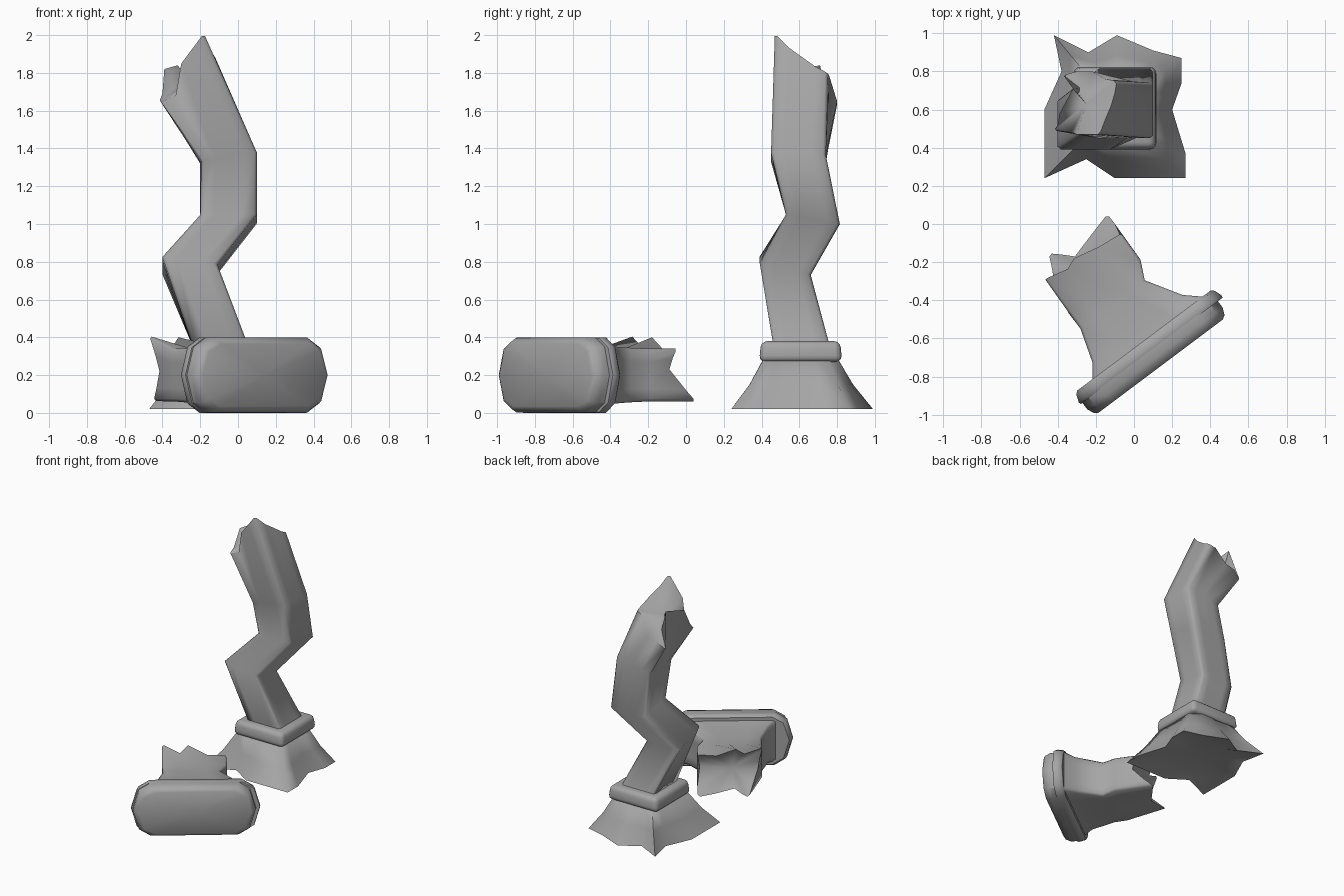
import bpy, bmesh, math
from mathutils import Vector

if "Cube" in bpy.data.objects:
    bpy.data.objects.remove(bpy.data.objects["Cube"], do_unlink=True)

stone = bpy.data.materials.new("grey_stone")
stone.use_nodes = True
stone.diffuse_color = (0.38, 0.38, 0.38, 1)
stone.node_tree.nodes["Principled BSDF"].inputs["Base Color"].default_value = stone.diffuse_color


def finish(name, bm, angle=50):
    bmesh.ops.recalc_face_normals(bm, faces=bm.faces)
    mesh = bpy.data.meshes.new(name)
    bm.to_mesh(mesh)
    bm.free()
    mesh.materials.append(stone)
    ob = bpy.data.objects.new(name, mesh)
    bpy.context.collection.objects.link(ob)
    bpy.ops.object.select_all(action='DESELECT')
    ob.select_set(True)
    bpy.context.view_layer.objects.active = ob
    bpy.ops.object.shade_smooth_by_angle(angle=math.radians(angle))


def loft(name, rings, caps, bevel=0.0, angle=50):
    """Skin a stack of equal rings; each end closes as a fan to a point."""
    bm = bmesh.new()
    rows = [[bm.verts.new(p) for p in ring] for ring in rings]
    n = len(rows[0])
    for a, b in zip(rows, rows[1:]):
        for k in range(n):
            j = (k + 1) % n
            bm.faces.new((a[k], a[j], b[j], b[k]))
    for row, tip in zip((rows[0], rows[-1]), caps):
        c = bm.verts.new(tip)
        for k in range(n):
            bm.faces.new((row[k], row[(k + 1) % n], c))
    bmesh.ops.recalc_face_normals(bm, faces=bm.faces)
    if bevel:
        # soften the long edges at the four corners
        edges = [bm.edges.get((a[k], b[k])) for a, b in zip(rows, rows[1:])
                 for k in range(0, n, n // 4)]
        bmesh.ops.bevel(bm, geom=edges, offset=bevel, segments=1,
                        affect='EDGES', clamp_overlap=True)
    finish(name, bm, angle)


def subdivide(corners, steps=4):
    """Split each side of a four-cornered ring into equal steps."""
    pts = [Vector(c) for c in corners]
    return [pts[k].lerp(pts[(k + 1) % 4], s / steps) for k in range(4) for s in range(steps)]


# Twisted square shaft: x range, y range, heights of the four corners
sections = [
    ((-.235, .06), (.465, .765), (.34, .34, .34, .34)),
    ((-.40, -.11), (.39, .66), (.83, .79, .73, .73)),
    ((-.20, .10), (.53, .815), (1.05, 1.05, 1.0, 1.0)),
    ((-.20, .10), (.45, .74), (1.33, 1.38, 1.37, 1.32)),
]
shaft = []
for (x0, x1), (y0, y1), h in sections:
    shaft.append(subdivide(((x0, y0, h[0]), (x1, y0, h[1]),
                            (x1, y1, h[2]), (x0, y1, h[3]))))
# Jagged broken top: front, left, back and right runs
shaft.append([
    (-.42, .49, 1.64), (-.33, .48, 1.68), (-.30, .47, 1.85), (-.24, .47, 1.93),
    (-.18, .47, 2.01), (-.15, .55, 1.93), (-.12, .62, 1.88), (-.10, .69, 1.83),
    (-.09, .75, 1.8), (-.15, .76, 1.78), (-.22, .80, 1.65), (-.30, .80, 1.63),
    (-.37, .78, 1.57), (-.32, .71, 1.84), (-.39, .58, 1.82), (-.40, .52, 1.69)])
loft("column_shaft", shaft, ((-.10, .61, .34), (-.25, .63, 1.76)), .015, 75)

# Rounded collar, slightly narrower at the top
bm = bmesh.new()
bmesh.ops.create_cube(bm, size=1)
for v in bm.verts:
    grow = 1.0 if v.co.z < 0 else 0.95
    v.co = (-.10 + v.co.x * .44 * grow, .607 + v.co.y * .44 * grow, .325 + v.co.z * .11)
bmesh.ops.bevel(bm, geom=bm.edges[:], offset=.033, segments=3, profile=.5, affect='EDGES')
finish("base_collar", bm)

# Flared foot with a ragged star outline
star = [(-.47, .24), (-.25, .34), (-.10, .24), (.27, .24), (.27, .37), (.20, .60), (.25, .74),
        (.25, .87), (.10, .91), (-.09, .99), (-.24, .90), (-.42, .99), (-.38, .80), (-.47, .60)]
mid = Vector((-.10, .607))
outline = [Vector(p) - mid for p in star]
neck = [d * (.195 / max(abs(d.x), abs(d.y))) for d in outline]


def foot_ring(t, z, scale=1.0):
    return [(*(mid + a.lerp(b, t) * scale), z) for a, b in zip(neck, outline)]


loft("flared_foot", [foot_ring(0, .29), foot_ring(.44, .15), foot_ring(1, .02),
                     foot_ring(.8, .05, .75)],
     ((*mid, .29), (*mid, .05)), angle=70)

# Fallen capital frame: u along the slab, v from slab towards the broken end
U, V = Vector((.8, .6, 0)), Vector((-.6, .8, 0))


def place(u, v, z):
    return U * u + V * v + Vector((0, 0, z))


quarter = [(.468, 0), (.425, .15), (.345, .20)]
half = quarter + [(-a, b) for a, b in reversed(quarter)]
slab_outline = half + [(a, -b) for a, b in reversed(half[1:-1])]


def slab(name, centre, profile):
    """Stack inset copies of the slab outline: (v, end inset, top inset)."""
    rings = [[place(centre + a - math.copysign(end, a), v, .2 + b * (1 - top / .2))
              for a, b in slab_outline] for v, end, top in profile]
    tips = [place(centre, v, .2) for v in (profile[0][0], profile[-1][0])]
    loft(name, rings, tips, angle=40)


slab("capital_slab", -.335, [(-.68, .06, .035), (-.667, .04, .016),
                             (-.63, .024, .002), (-.575, .024, .002)])
slab("capital_lip", -.325, [(-.588, .004, .004), (-.575, 0, 0), (-.535, .014, 0), (-.52, .03, .012)])

# Bell of the capital, narrowing to a neck
bell = []
for v, cu, hu, hz in ((-.53, -.30, .37, .165), (-.45, -.315, .295, .15),
                      (-.27, -.343, .211, .145), (-.17, -.32, .235, .14)):
    bell.append(subdivide([place(cu + a * hu, v, .2 + b * hz)
                           for a, b in ((-1, -1), (1, -1), (1, 1), (-1, 1))]))
# Jagged broken end: bottom, right, top and left runs
bell.append([place(*p) for p in (
    (-.45, .145, .06), (-.40, .10, .07), (-.35, .05, .09), (-.21, .09, .07),
    (-.08, .125, .06), (-.08, .06, .12), (-.10, -.035, .23), (-.09, -.02, .29),
    (-.08, 0, .34), (-.22, .015, .335), (-.36, .045, .40), (-.42, .02, .35),
    (-.55, .05, .41), (-.53, .02, .30), (-.52, 0, .22), (-.48, .08, .13))])
loft("capital_bell", bell, (place(-.33, -.53, .2), place(-.33, -.06, .21)), .015, 60)
